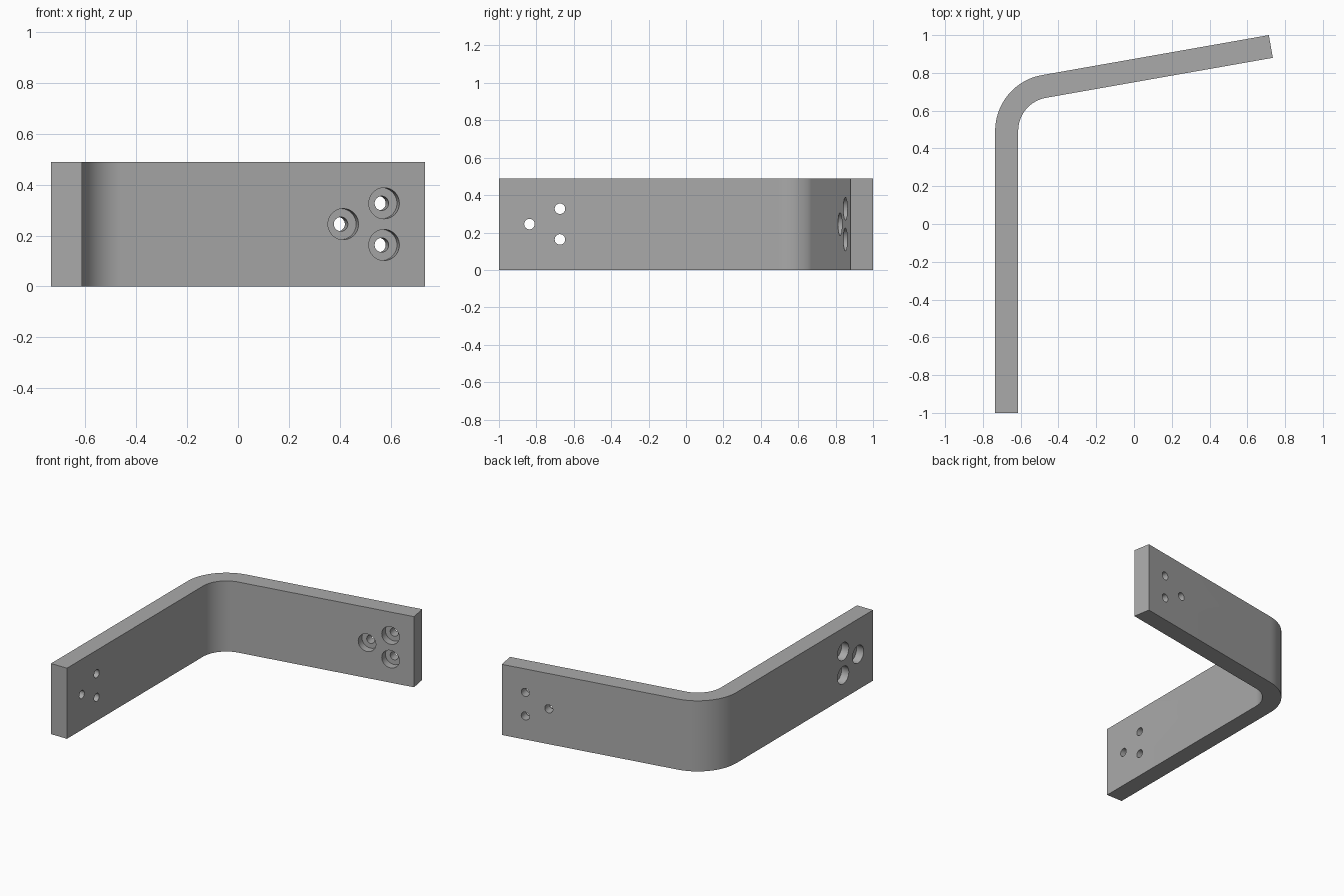
import bpy
import bmesh
from math import radians, sin, cos
from mathutils import Vector, Matrix

cube = bpy.data.objects.get("Cube")
if cube:
    bpy.data.objects.remove(cube)

THICK, HEIGHT = 0.122, 0.49
OUTER_R = 0.30
BEND = radians(80)
HOLE_R, BORE_R, BORE_DEPTH = 0.028, 0.061, 0.055

steel = bpy.data.materials.new("grey steel")
steel.use_nodes = True
GREY = (0.4, 0.4, 0.4, 1)
steel.diffuse_color = GREY
steel.node_tree.nodes["Principled BSDF"].inputs["Base Color"].default_value = GREY


def make_object(name, bm):
    bmesh.ops.recalc_face_normals(bm, faces=bm.faces)
    mesh = bpy.data.meshes.new(name)
    bm.to_mesh(mesh)
    bm.free()
    mesh.materials.append(steel)
    obj = bpy.data.objects.new(name, mesh)
    bpy.context.collection.objects.link(obj)
    return obj


# Directions of the angled arm: along it, and towards its inner face
along = Vector((sin(BEND), cos(BEND), 0))
inward = Vector((cos(BEND), -sin(BEND), 0))
outer_end = Vector((0.735, 1.0, 0)) - Vector((inward.x * THICK, 0, 0))
inner_end = outer_end + inward * THICK

# Centre of the bend, tangent to both outer faces
cx = -0.735 + OUTER_R
arc_x = cx - OUTER_R * inward.x
arc_y = outer_end.y - (outer_end.x - arc_x) * along.y / along.x
cy = arc_y - OUTER_R * sin(BEND)


def arc(radius, steps=24):
    return [Vector((cx - radius * cos(BEND * i / steps),
                    cy + radius * sin(BEND * i / steps), 0))
            for i in range(steps + 1)]


# Bent strip: plan outline raised to full height
outline = [Vector((-0.735, -1, 0))] + arc(OUTER_R) + [outer_end, inner_end]
outline += arc(OUTER_R - THICK)[::-1] + [Vector((-0.735 + THICK, -1, 0))]
bm = bmesh.new()
base = bm.faces.new([bm.verts.new(p) for p in outline])
raised = bmesh.ops.extrude_face_region(bm, geom=[base])
bmesh.ops.translate(bm, vec=(0, 0, HEIGHT),
                    verts=[v for v in raised["geom"] if isinstance(v, bmesh.types.BMVert)])
bracket = make_object("bent_bracket", bm)


def add_cylinder(bm, centre, axis, radius, depth):
    turn = axis.to_track_quat('Z', 'Y').to_matrix().to_4x4()
    bmesh.ops.create_cone(bm, cap_ends=True, segments=40, radius1=radius, radius2=radius,
                          depth=depth, matrix=Matrix.Translation(centre) @ turn)


def cut_holes(name, end, run, axis, lone, pair):
    """Three counterbored screw holes; axis points out of the counterbored face."""
    spots = [(lone, 0), (pair, 0.082), (pair, -0.082)]
    for part, radius in (("counterbore", BORE_R), ("screw_hole", HOLE_R)):
        bm = bmesh.new()
        for distance, dz in spots:
            face_point = end + run * distance + Vector((0, 0, HEIGHT / 2 + dz))
            if part == "counterbore":
                add_cylinder(bm, face_point, axis, radius, 2 * BORE_DEPTH)
            else:
                add_cylinder(bm, face_point - axis * THICK / 2, axis, radius, 2 * THICK)
        cutter = make_object(f"{name}_{part}_cutter", bm)
        cutter.hide_render = True
        cutter.hide_set(True)
        cutter.display_type = 'WIRE'
        mod = bracket.modifiers.new(part, 'BOOLEAN')
        mod.operation = 'DIFFERENCE'
        mod.solver = 'EXACT'
        mod.object = cutter
        bpy.context.view_layer.objects.active = bracket
        bpy.ops.object.modifier_apply(modifier=mod.name)
        bpy.data.objects.remove(cutter)


# Long arm is bored from outside, angled arm from inside
cut_holes("long_arm", Vector((-0.735, -1, 0)), Vector((0, 1, 0)), Vector((-1, 0, 0)), 0.163, 0.326)
cut_holes("angled_arm", inner_end, -along, inward, 0.326, 0.163)

# Smooth the bend and hole walls, keep edges crisp
bpy.ops.object.select_all(action='DESELECT')
bracket.select_set(True)
bpy.context.view_layer.objects.active = bracket
bpy.ops.object.shade_smooth_by_angle(angle=radians(30))
